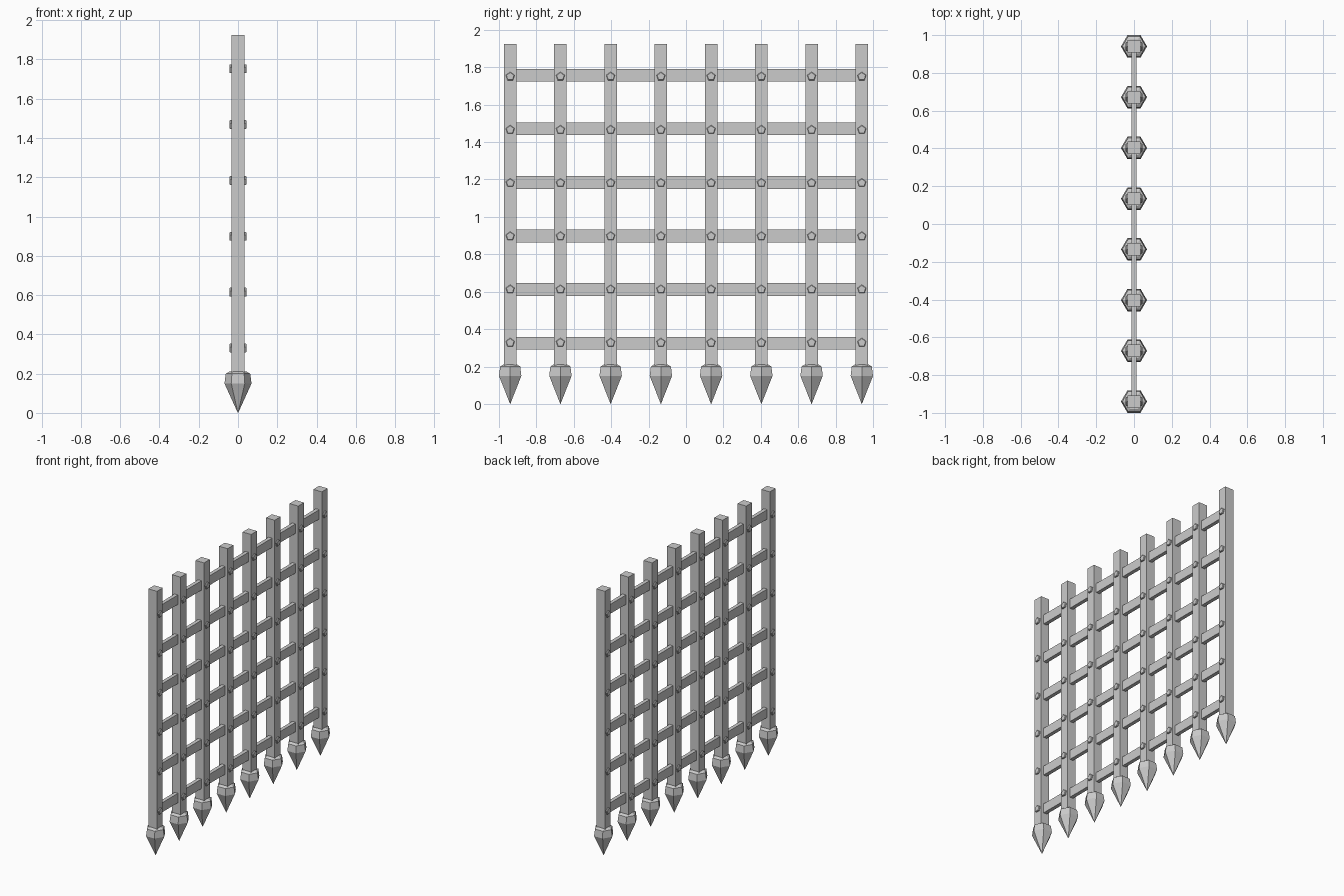
import bpy, bmesh
from math import sin, cos, pi

if "Cube" in bpy.data.objects:
    bpy.data.objects.remove(bpy.data.objects["Cube"])

BAR_Y = [-0.94 + i * 1.88 / 7 for i in range(8)]
RAIL_Z = [0.325 + i * 0.2864 for i in range(6)]
RIVET_Z = [0.328 + i * 0.2845 for i in range(6)]


def finish(name, bm):
    bmesh.ops.recalc_face_normals(bm, faces=bm.faces)
    mesh = bpy.data.meshes.new(name)
    bm.to_mesh(mesh)
    bm.free()
    obj = bpy.data.objects.new(name, mesh)
    bpy.context.collection.objects.link(obj)
    return obj


def box(name, lo, hi):
    bm = bmesh.new()
    bmesh.ops.create_cube(bm, size=1)
    for v in bm.verts:
        for k in range(3):
            v.co[k] = lo[k] if v.co[k] < 0 else hi[k]
    return finish(name, bm)


def loft(bm, rings):
    """Skin a stack of rings, capping both ends."""
    loops = [[bm.verts.new(p) for p in r] for r in rings]
    for a, b in zip(loops, loops[1:]):
        n = len(a)
        for i in range(n):
            j = (i + 1) % n
            bm.faces.new((a[i], a[j], b[j], b[i]))
    bm.faces.new(loops[0])
    bm.faces.new(loops[-1])


# Horizontal rails
for z in RAIL_Z:
    box("rail", (-0.0135, -0.94, z - 0.034), (0.0135, 0.94, z + 0.034))

for y in BAR_Y:
    # Square upright bar
    box("upright_bar", (-0.034, y - 0.033, 0.18), (0.034, y + 0.033, 1.925))

    # Six-sided spear point
    bm = bmesh.new()
    profile = [(0.0008, 0.0), (0.069, 0.15), (0.062, 0.2), (0.044, 0.21)]
    loft(bm, [[(r * cos(k * pi / 3), y + r * sin(k * pi / 3), z) for k in range(6)]
              for r, z in profile])
    finish("spear_point", bm)

    # Five-sided rivet heads on both faces
    bm = bmesh.new()
    for s in (-1, 1):
        for z in RIVET_Z:
            loft(bm, [[(s * x, y + r * sin(k * 2 * pi / 5), z + r * cos(k * 2 * pi / 5))
                       for k in range(5)]
                      for x, r in ((0.03, 0.025), (0.040, 0.025), (0.044, 0.021))])
    finish("rivets", bm)
